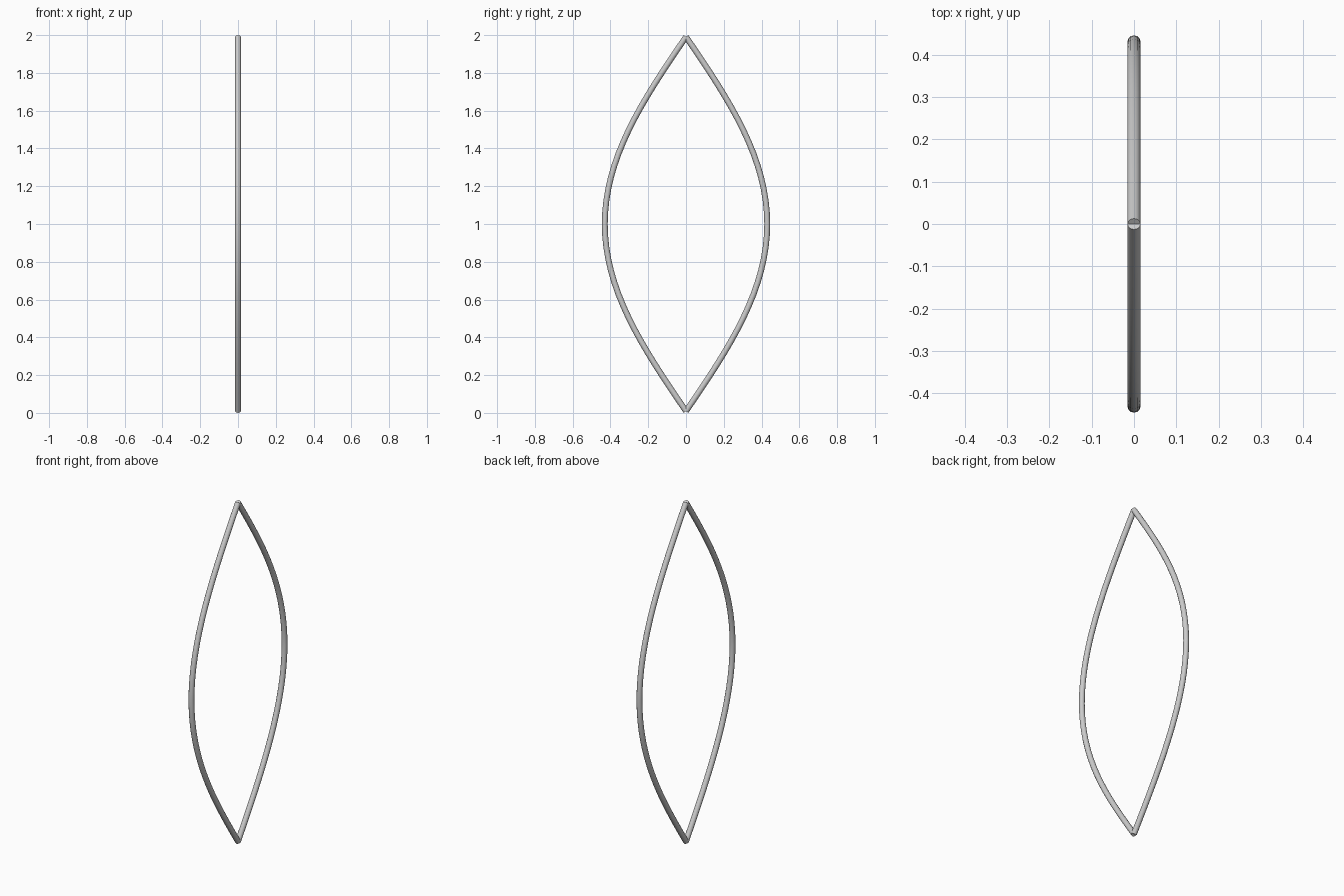
import bpy, math

if "Cube" in bpy.data.objects:
    bpy.data.objects.remove(bpy.data.objects["Cube"])

R = 0.0155       # tube radius
BULGE = 0.43     # centre line offset at mid height
Z0, Z1 = 0.009, 1.991
N = 32


def bowed_tube(name, side):
    # Half-sine path in the YZ plane, swept with a round section
    cu = bpy.data.curves.new(name, 'CURVE')
    cu.dimensions = '3D'
    cu.bevel_depth = R
    cu.bevel_resolution = 4
    cu.use_fill_caps = True
    sp = cu.splines.new('POLY')
    sp.points.add(N)
    for i, p in enumerate(sp.points):
        t = i / N
        p.co = (0, side * BULGE * math.sin(math.pi * t), Z0 + (Z1 - Z0) * t, 1)
    ob = bpy.data.objects.new(name, cu)
    bpy.context.collection.objects.link(ob)
    bpy.ops.object.select_all(action='DESELECT')
    ob.select_set(True)
    bpy.context.view_layer.objects.active = ob
    bpy.ops.object.convert(target='MESH')
    bpy.ops.object.shade_smooth_by_angle(angle=math.radians(40))


# Two mirrored halves of the leaf-shaped frame
for label, side in (("front", -1), ("back", 1)):
    bowed_tube(label + "_bowed_tube", side)
